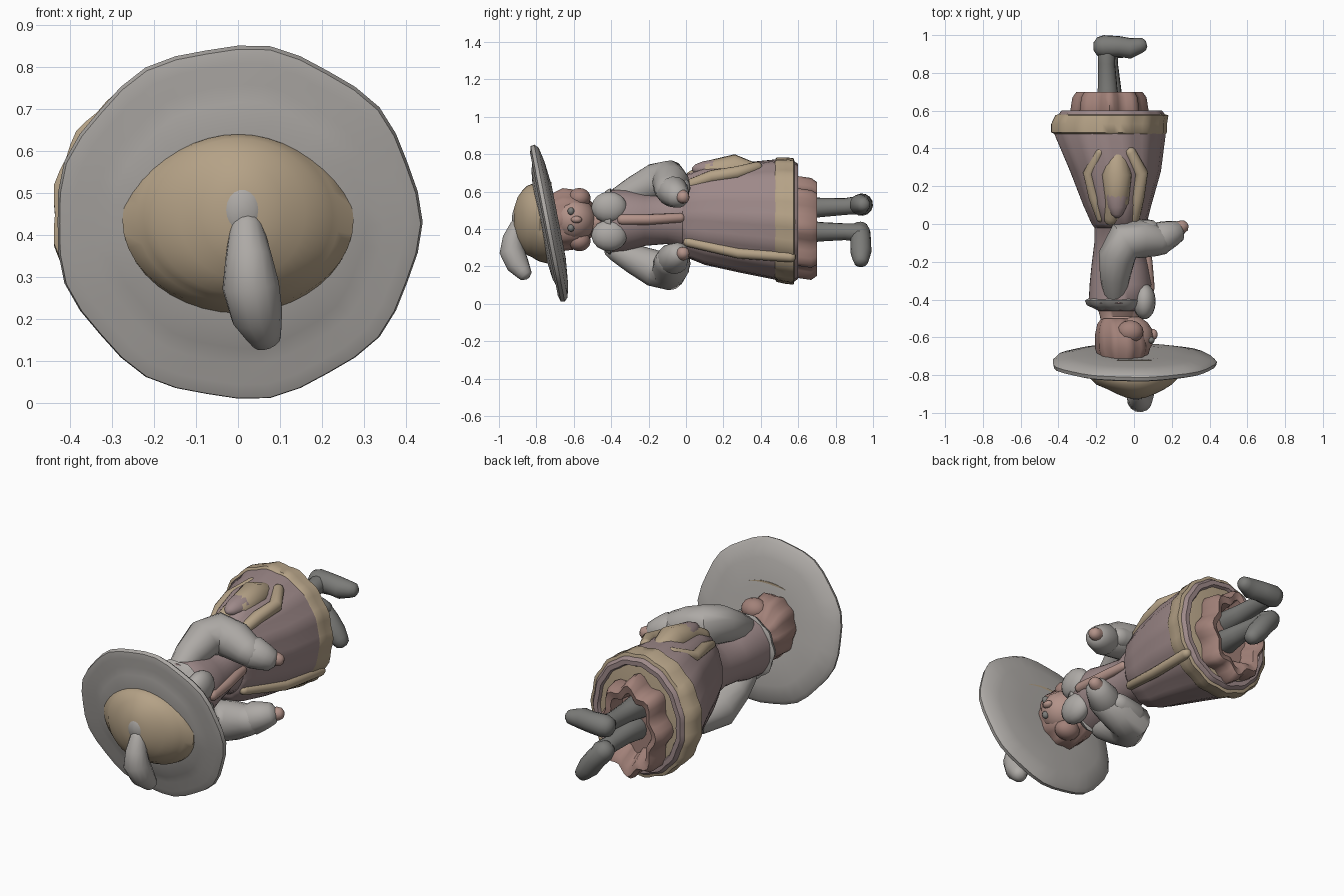
import bpy, bmesh, math
from mathutils import Vector

PALETTE = {
    "grey": (0.42, 0.40, 0.38, 1), "tan": (0.46, 0.36, 0.24, 1),
    "dress": (0.34, 0.25, 0.25, 1), "skin": (0.45, 0.29, 0.25, 1),
    "hair": (0.36, 0.22, 0.19, 1), "dark": (0.20, 0.20, 0.19, 1),
}
MATS = {}
for key, col in PALETTE.items():
    MATS[key] = bpy.data.materials.new(key)
    MATS[key].diffuse_color = col


def skin_rings(name, rings, mat, angle=50):
    """Bridge a list of equal-length point rings and close both ends."""
    bm = bmesh.new()
    loops = [[bm.verts.new(p) for p in ring] for ring in rings]
    n = len(loops[0])
    for a, b in zip(loops, loops[1:]):
        for i in range(n):
            j = (i + 1) % n
            bm.faces.new((a[i], a[j], b[j], b[i]))
    bm.faces.new(loops[0])
    bm.faces.new(loops[-1])
    bmesh.ops.recalc_face_normals(bm, faces=bm.faces)
    me = bpy.data.meshes.new(name)
    bm.to_mesh(me)
    bm.free()
    me.materials.append(MATS[mat])
    ob = bpy.data.objects.new(name, me)
    bpy.context.collection.objects.link(ob)
    bpy.ops.object.select_all(action='DESELECT')
    ob.select_set(True)
    bpy.context.view_layer.objects.active = ob
    bpy.ops.object.shade_smooth_by_angle(angle=math.radians(angle))
    return ob


def loft(name, rows, mat, n=40, lobes=0, amp=0.0):
    """Elliptical sections along y; each row is (y, cx, cz, rx, rz)."""
    rings = []
    for y, cx, cz, rx, rz in rows:
        ring = []
        for i in range(n):
            a = 2 * math.pi * i / n
            k = 1 + amp * math.cos(lobes * a)
            ring.append((cx + rx * k * math.cos(a), y, cz + rz * k * math.sin(a)))
        rings.append(ring)
    return skin_rings(name, rings, mat)


def tube(name, pts, radii, mat, n=14):
    """Round tube through points, with rounded ends."""
    P = [Vector(p) for p in pts]
    d0, d1 = (P[0] - P[1]).normalized(), (P[-1] - P[-2]).normalized()
    r0, r1 = radii[0], radii[-1]
    P = [P[0] + d0 * r0 * .9, P[0] + d0 * r0 * .6] + P + [P[-1] + d1 * r1 * .6, P[-1] + d1 * r1 * .9]
    R = [r0 * .35, r0 * .8] + list(radii) + [r1 * .8, r1 * .35]
    rings, u = [], None
    for i, p in enumerate(P):
        t = (P[min(i + 1, len(P) - 1)] - P[max(i - 1, 0)]).normalized()
        u = t.orthogonal() if u is None else u - t * u.dot(t)
        u.normalize()
        v = t.cross(u)
        rings.append([p + (u * math.cos(2 * math.pi * k / n) + v * math.sin(2 * math.pi * k / n)) * R[i]
                      for k in range(n)])
    return skin_rings(name, rings, mat)


def blob(name, c, r, mat, n=18, steps=9):
    """Ellipsoid."""
    rows = []
    for i in range(steps):
        t = math.pi * (i + .35) / (steps - .3)
        rows.append((c[1] - r[1] * math.cos(t), c[0], c[2], r[0] * math.sin(t), r[2] * math.sin(t)))
    return loft(name, rows, mat, n)


# hat: tilted brim, ringed crown, knob and drooping plume
profile = [(.02, .045), (.2, .055), (.33, .042), (.41, .025), (.43, .005), (.425, -.015),
           (.39, -.025), (.34, -.022), (.30, -.035), (.22, -.045), (.02, -.05)]
brim = loft("hat_brim", [(h, 0, 0, r * 1.01, r * .995) for r, h in profile], "grey", 36, 9, .012)
brim.location = (0, -.735, .43)
brim.rotation_euler = (math.radians(11), 0, 0)
loft("hat_crown", [(-.72, 0, .43, .27, .22), (-.78, 0, .435, .275, .21), (-.81, 0, .44, .24, .20),
                   (-.825, 0, .445, .225, .195), (-.85, 0, .445, .20, .185), (-.875, .01, .45, .15, .155),
                   (-.90, .01, .45, .10, .12), (-.92, .01, .45, .05, .06)], "tan")
blob("hat_knob", (.01, -.89, .46), (.06, .04, .075), "grey")
tube("hat_plume", [(.02, -.90, .42), (.025, -.925, .35), (.03, -.93, .28), (.045, -.90, .21), (.06, -.87, .17)],
     [.04, .055, .068, .062, .045], "grey")

# head, hair and neck
blob("face", (-.03, -.60, .45), (.135, .12, .12), "skin")
loft("hair", [(-.72, -.06, .45, .12, .14), (-.66, -.06, .45, .14, .17), (-.58, -.065, .45, .135, .16),
              (-.53, -.08, .45, .11, .12), (-.50, -.09, .45, .08, .09)], "hair", 40, 10, .04)
for s in (-1, 1):
    blob("hair_curl", (-.02, -.57, .45 + s * .115), (.07, .06, .055), "hair")
    blob("bow_loop", (.055, -.41, .44 + s * .075), (.06, .095, .085), "grey")
    blob("eye", (.09, -.615, .45 + s * .045), (.02, .018, .022), "dark", 10, 6)
blob("nose", (.10, -.585, .45), (.025, .03, .02), "skin", 10, 6)
loft("neck", [(-.54, -.07, .45, .10, .09), (-.49, -.075, .44, .105, .075), (-.42, -.07, .44, .13, .12)], "skin")

# torso and waist frill
loft("bodice", [(-.46, -.07, .45, .12, .10), (-.42, -.08, .44, .16, .17), (-.32, -.07, .445, .165, .165),
                (-.22, -.075, .45, .15, .14), (-.10, -.08, .45, .13, .13), (.01, -.08, .47, .13, .19)], "dress")
loft("collar", [(-.46, -.07, .45, .11, .10), (-.43, -.08, .44, .165, .165), (-.405, -.08, .44, .175, .18),
                (-.39, -.08, .44, .15, .15)], "grey", 40, 10, .03)
tube("bodice_ribbon", [(.08, -.34, .45), (.07, -.2, .45), (.045, -.03, .46)], [.03, .028, .025], "skin")

# skirt, hollow below
loft("skirt", [(-.02, -.08, .47, .13, .19), (.0, -.08, .47, .145, .22), (.10, -.09, .47, .18, .26),
               (.28, -.10, .46, .24, .29), (.48, -.13, .45, .295, .32), (.57, -.12, .44, .29, .325),
               (.60, -.12, .44, .265, .305), (.60, -.12, .44, .24, .28), (.52, -.12, .44, .20, .24)],
     "dress", 60, 15, .012)
loft("hem_trim", [(.47, -.125, .45, .285, .31), (.485, -.135, .45, .305, .33), (.53, -.135, .445, .305, .335),
                  (.575, -.12, .44, .298, .335), (.585, -.12, .44, .27, .30)], "tan", 60, 15, .015)
loft("petticoat", [(.50, -.13, .41, .17, .22), (.60, -.13, .41, .19, .25), (.67, -.13, .40, .18, .25),
                   (.70, -.13, .40, .16, .23), (.69, -.13, .40, .13, .19), (.61, -.13, .42, .11, .16)],
     "hair", 48, 8, .09)

# overskirt drape, side pouch and front ribbons
tube("overskirt_drape", [(-.12, .03, .67), (-.09, .12, .70), (-.09, .26, .72), (-.09, .36, .70)],
     [.04, .065, .08, .055], "tan")
blob("pouch", (-.09, .20, .72), (.065, .17, .055), "dress")
tube("drape_edge_front", [(-.0, .03, .64), (.02, .14, .68), (.04, .27, .70), (-.02, .38, .73)], [.03, .035, .035, .03], "tan")
tube("drape_edge_back", [(-.18, .03, .64), (-.21, .14, .67), (-.24, .27, .68), (-.18, .38, .73)], [.02, .03, .03, .025], "tan")
tube("ribbon_low", [(.03, .01, .33), (.085, .28, .27), (.11, .56, .25)], [.025, .028, .028], "tan")

# arms with full sleeves, frilled cuffs and hands, mirrored across the body
for s, side in ((1, "left"), (-1, "right")):
    def m(x, y, z):
        return (x, y, .42 + s * (z - .42))
    tube(side + "_sleeve", [m(-.10, -.38, .55), m(-.10, -.28, .60), m(-.09, -.17, .65), m(-.05, -.09, .66),
                            m(.04, -.08, .64), m(.13, -.09, .61)], [.06, .08, .10, .108, .10, .08], "grey")
    tube(side + "_cuff", [m(.08, -.09, .62), m(.15, -.07, .60), m(.20, -.05, .58)], [.06, .085, .07], "grey")
    tube(side + "_cuff_frill", [m(-.03, -.05, .64), m(.08, -.03, .62)], [.07, .055], "grey")
    tube(side + "_hand", [m(.18, -.04, .59), m(.255, -.015, .57)], [.04, .035], "skin")

# legs and shoes
tube("left_leg", [(-.14, .58, .51), (-.14, .72, .515), (-.145, .85, .52), (-.145, .94, .53)],
     [.07, .052, .045, .05], "dark")
tube("left_shoe", [(-.16, .94, .53), (-.08, .94, .53), (-.02, .93, .53), (.03, .945, .53)],
     [.06, .055, .055, .042], "dark")
tube("right_leg", [(-.12, .58, .385), (-.12, .72, .385), (-.13, .85, .385), (-.13, .93, .38)],
     [.07, .052, .045, .05], "dark")
tube("right_shoe", [(-.15, .93, .385), (-.10, .935, .33), (-.06, .935, .275), (-.03, .935, .24)],
     [.055, .055, .056, .045], "dark")
